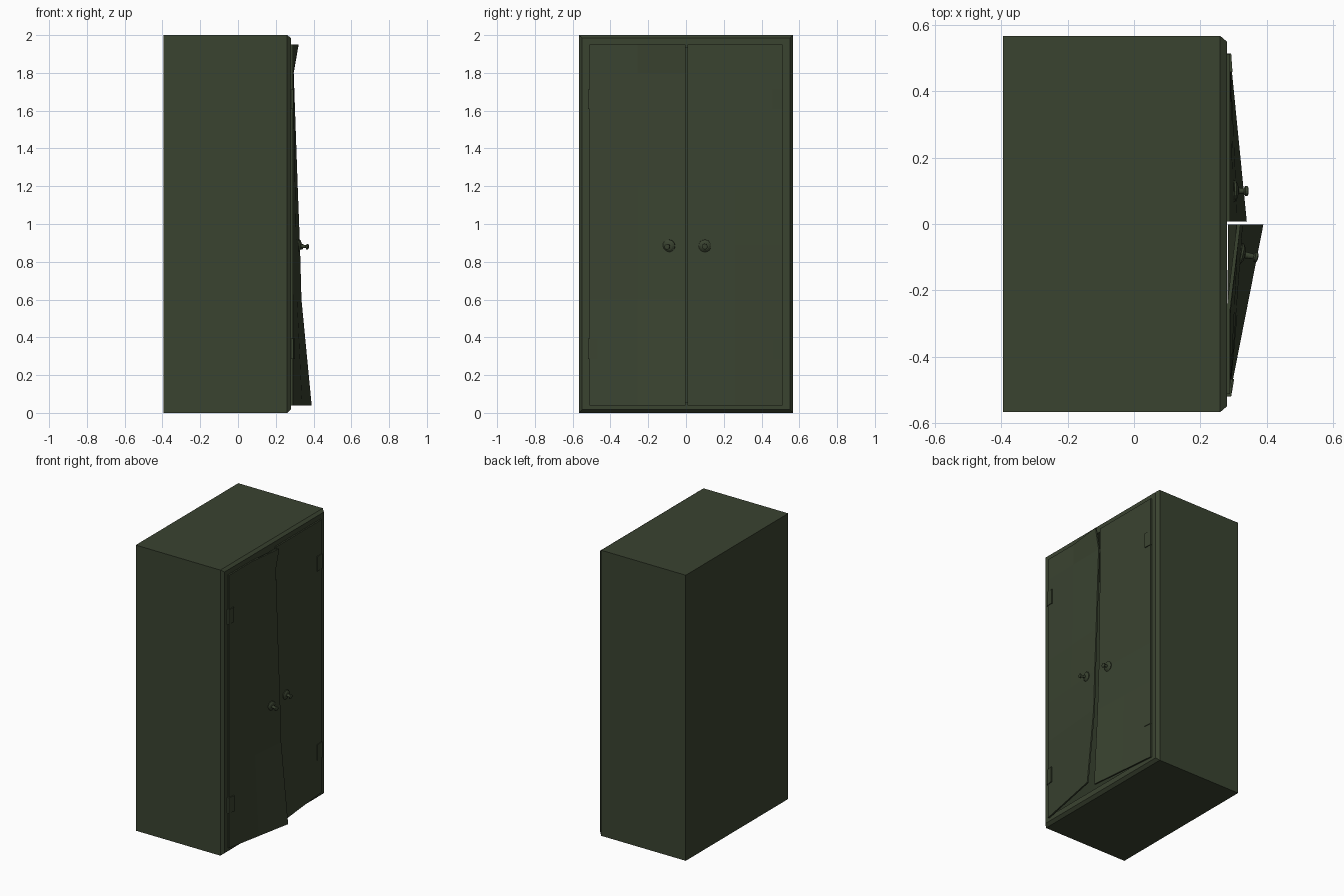
import bpy, bmesh, math
from mathutils import Vector

if "Cube" in bpy.data.objects:
    bpy.data.objects.remove(bpy.data.objects["Cube"])

paint = bpy.data.materials.new("dark olive paint")
paint.diffuse_color = (0.042, 0.056, 0.030, 1)
paint.use_nodes = True
paint.node_tree.nodes["Principled BSDF"].inputs["Base Color"].default_value = paint.diffuse_color


def finish(name, bm):
    bmesh.ops.recalc_face_normals(bm, faces=bm.faces)
    me = bpy.data.meshes.new(name)
    bm.to_mesh(me)
    bm.free()
    me.materials.append(paint)
    ob = bpy.data.objects.new(name, me)
    bpy.context.collection.objects.link(ob)
    return ob


def rings_to_mesh(name, rings):
    """Bridge rings of points in order and cap both ends."""
    bm = bmesh.new()
    loops = [[bm.verts.new(p) for p in r] for r in rings]
    n = len(loops[0])
    for a, b in zip(loops, loops[1:]):
        for i in range(n):
            j = (i + 1) % n
            bm.faces.new((a[i], a[j], b[j], b[i]))
    bm.faces.new(loops[0])
    bm.faces.new(loops[-1])
    return finish(name, bm)


# cabinet shell: back, sides, chamfered front rim, hollow inside
def rect(x, hy, z0, z1):
    return [(x, -hy, z0), (x, hy, z0), (x, hy, z1), (x, -hy, z1)]


rings_to_mesh("cabinet_body", [
    rect(-0.395, 0.567, 0, 2), rect(0.26, 0.567, 0, 2),
    rect(0.28, 0.55, 0.018, 1.985), rect(0.28, 0.50, 0.055, 1.935),
    rect(-0.375, 0.50, 0.055, 1.935)])

# bent doors: x offset of the free edge at each height
Z = [0.04, 0.6, 0.885, 1.2, 1.8, 1.95]
LEFT = [0.10, 0.046, 0.038, 0.026, 0.005, 0.031]
RIGHT = [0.05, 0.022, 0.012, 0.006, 0.0, 0.0]
FRONT, THICK = 0.29, 0.011


def door(name, hinge_y, free_y, bend, corner_fold):
    bm = bmesh.new()
    layers = []
    for base in (FRONT, FRONT - THICK):
        grid = []
        for k, z in enumerate(Z):
            row = []
            for t in (0, 0.5, 1):
                off = bend[k] * t
                if corner_fold and k == len(Z) - 1 and t < 1:
                    off = 0
                row.append(bm.verts.new((base + off, hinge_y + (free_y - hinge_y) * t, z)))
            grid.append(row)
        layers.append(grid)
        for a, b in zip(grid, grid[1:]):
            for i in range(2):
                bm.faces.new((a[i], a[i + 1], b[i + 1], b[i]))
    # edge strip joining front and back sheets
    def rim(g):
        return g[0] + [r[-1] for r in g[1:]] + g[-1][-2::-1] + [r[0] for r in g[-2:0:-1]]
    f, b = rim(layers[0]), rim(layers[1])
    for i in range(len(f)):
        j = (i + 1) % len(f)
        bm.faces.new((f[i], f[j], b[j], b[i]))
    finish(name, bm)


door("left_door", -0.512, -0.002, LEFT, True)
door("right_door", 0.512, 0.008, RIGHT, False)


# door handles: round plate, thin stem and small knob
def handle(name, y, x, tilt, length):
    n = Vector((math.cos(tilt), math.sin(tilt), -0.12)).normalized()
    u = n.cross(Vector((0, 0, 1))).normalized()
    v = u.cross(n)
    prof = [(0, 0.033), (0.006, 0.033), (0.013, 0.022), (0.016, 0.010),
            (length - 0.014, 0.008), (length - 0.01, 0.015), (length - 0.003, 0.015),
            (length, 0.010)]
    c = Vector((x, y, 0.885))
    rings = [[c + n * d + (u * math.cos(a) + v * math.sin(a)) * r
              for a in [i * math.tau / 16 for i in range(16)]] for d, r in prof]
    rings_to_mesh(name, rings)


handle("left_handle", -0.09, 0.319, -0.2, 0.056)
handle("right_handle", 0.10, 0.299, -0.02, 0.046)

# hinge plates at the outer door edges
for side, label, inner in ((-1, "left", 0.468), (1, "right", 0.458)):
    for z, h in ((1.66, 0.052), (0.34, 0.055)):
        def plate(x):
            outer = 0.52 if side < 0 else 0.514
            return [(x, side * inner, z - h), (x, side * outer, z - h),
                    (x, side * outer, z + h), (x, side * inner, z + h)]
        tilt = 0.009 if side < 0 and z < 1 else 0.004
        front = plate(0.293)
        front = [(p[0] + (tilt if abs(p[1]) < 0.5 else 0), p[1], p[2]) for p in front]
        rings_to_mesh(f"{label}_hinge", [plate(0.279), front])
